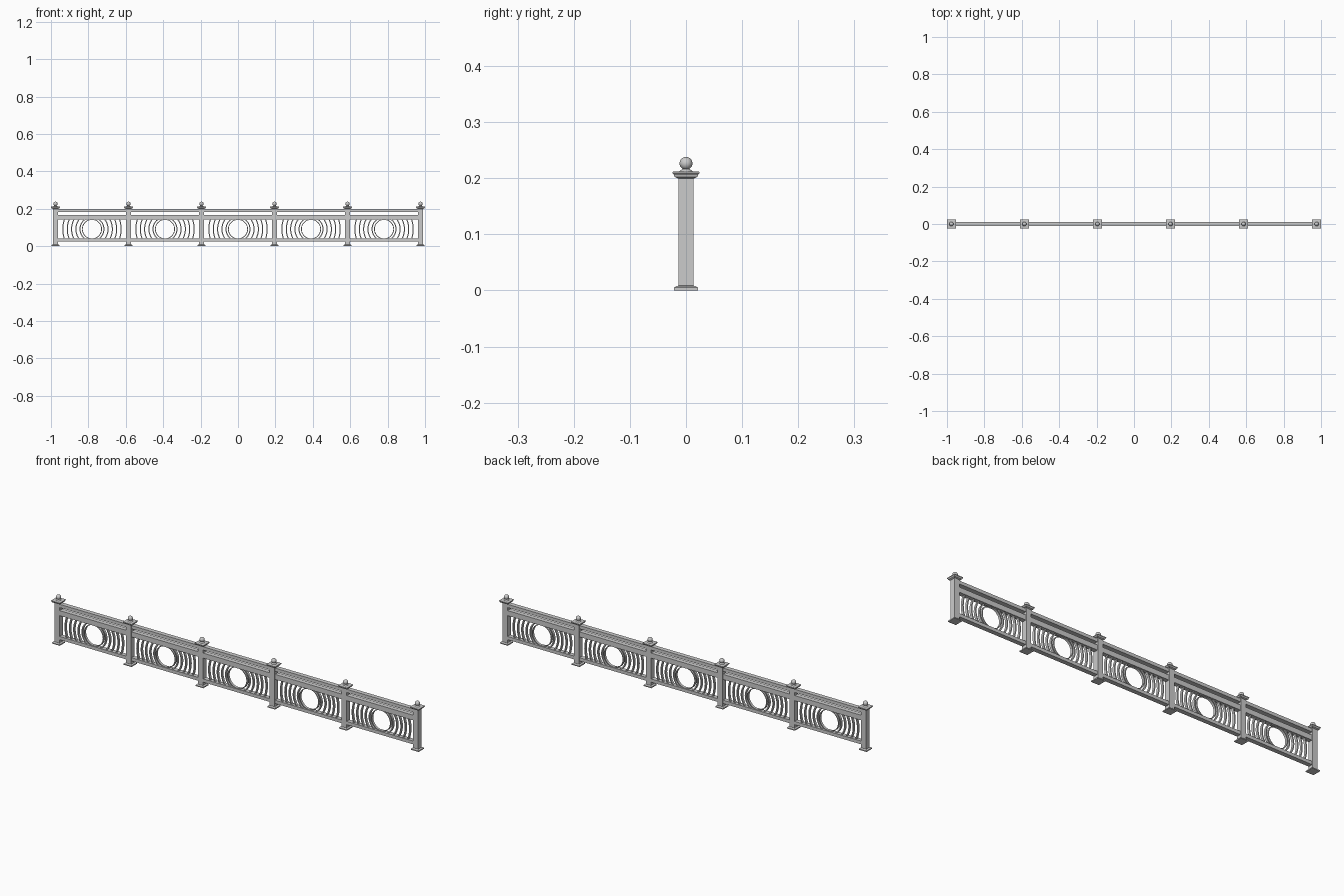
import bpy, bmesh, math

if "Cube" in bpy.data.objects:
    bpy.data.objects.remove(bpy.data.objects["Cube"])

PITCH = 0.3904
POSTS = [(-2.5 + i) * PITCH for i in range(6)]
PANELS = [(-2 + i) * PITCH for i in range(5)]
RING_Z = 0.091


def make_mesh(name, bm):
    bmesh.ops.recalc_face_normals(bm, faces=bm.faces[:])
    me = bpy.data.meshes.new(name)
    bm.to_mesh(me)
    bm.free()
    return me


def place(name, me, x=0.0, z=0.0):
    ob = bpy.data.objects.new(name, me)
    ob.location = (x, 0, z)
    bpy.context.collection.objects.link(ob)
    return ob


def loft(name, profile, sides, smooth=False):
    """Stack of regular cross-sections; profile = (half width, z)."""
    bm = bmesh.new()
    k = 1 / math.cos(math.pi / sides) if sides == 4 else 1
    rows = []
    for r, z in profile:
        rows.append([bm.verts.new((r * k * math.cos(2 * math.pi * (i + .5) / sides),
                                   r * k * math.sin(2 * math.pi * (i + .5) / sides), z))
                     for i in range(sides)])
    for a, b in zip(rows, rows[1:]):
        for i in range(sides):
            j = (i + 1) % sides
            f = bm.faces.new((a[i], a[j], b[j], b[i]))
            f.smooth = smooth
    bm.faces.new(rows[0])
    bm.faces.new(rows[-1])
    return make_mesh(name, bm)


def box(name, sx, sy, z0, z1):
    bm = bmesh.new()
    bmesh.ops.create_cube(bm, size=1)
    for v in bm.verts:
        v.co = (v.co.x * sx, v.co.y * sy, z0 + (v.co.z + .5) * (z1 - z0))
    return make_mesh(name, bm)


def add_arc(bm, r, width, depth, a0, a1, n, closed=False):
    """Flat bar bent along an arc in the XZ plane."""
    rows = []
    for i in range(n if closed else n + 1):
        a = a0 + (a1 - a0) * i / n
        c, s = math.cos(a), math.sin(a)
        rows.append([bm.verts.new(((r + u * width / 2) * c, v * depth / 2, (r + u * width / 2) * s))
                     for u, v in ((-1, -1), (1, -1), (1, 1), (-1, 1))])
    pairs = list(zip(rows, rows[1:]))
    if closed:
        pairs.append((rows[-1], rows[0]))
    for p, q in pairs:
        for i in range(4):
            j = (i + 1) % 4
            bm.faces.new((p[i], p[j], q[j], q[i])).smooth = True
    if not closed:
        bm.faces.new(rows[0])
        bm.faces.new(rows[-1])


def sharpen(me):
    bm = bmesh.new()
    bm.from_mesh(me)
    for e in bm.edges:
        if len(e.link_faces) == 2 and e.calc_face_angle() > math.radians(35):
            e.smooth = False
    bm.to_mesh(me)
    bm.free()
    return me


# Post pieces
shaft = loft("post_shaft", [(.0135, .004), (.0135, .202)], 4)
foot = loft("post_foot", [(.0212, 0), (.0212, .005), (.0175, .008), (.0135, .0085)], 4)
cap = loft("post_cap", [(.0155, .200), (.0205, .2025), (.0215, .206), (.024, .2085),
                        (.024, .2115), (.0135, .2125)], 4)
neck = sharpen(loft("finial_neck", [(.012, .212), (.0095, .2145), (.006, .2165), (.006, .220)], 24, True))
bm = bmesh.new()
bmesh.ops.create_uvsphere(bm, u_segments=24, v_segments=16, radius=.0115)
for f in bm.faces:
    f.smooth = True
ball = make_mesh("finial_ball", bm)

for x in POSTS:
    place("post_shaft", shaft, x)
    place("post_foot", foot, x)
    place("post_cap", cap, x)
    place("finial_neck", neck, x)
    place("finial_ball", ball, x, .2265)

# Rails of one bay
rail_len = PITCH - .026
rails = [box("bottom_rail", rail_len, .022, .024, .040),
         box("middle_rail", rail_len, .022, .142, .167),
         box("top_rail", rail_len, .022, .182, .198)]

# Centre ring and the concentric arcs clipped between the rails
bm = bmesh.new()
add_arc(bm, .0515, .004, .012, 0, 2 * math.pi, 48, True)
ring = sharpen(make_mesh("centre_ring", bm))
bm = bmesh.new()
for r in (.064, .086, .109, .132, .156):
    t = math.asin(.0525 / r)
    for mid in (0, math.pi):
        add_arc(bm, r, .0055, .012, mid - t, mid + t, 16)
arcs = sharpen(make_mesh("side_arcs", bm))

for x in PANELS:
    for me in rails:
        place(me.name, me, x)
    place("centre_ring", ring, x, RING_Z)
    place("side_arcs", arcs, x, RING_Z)
